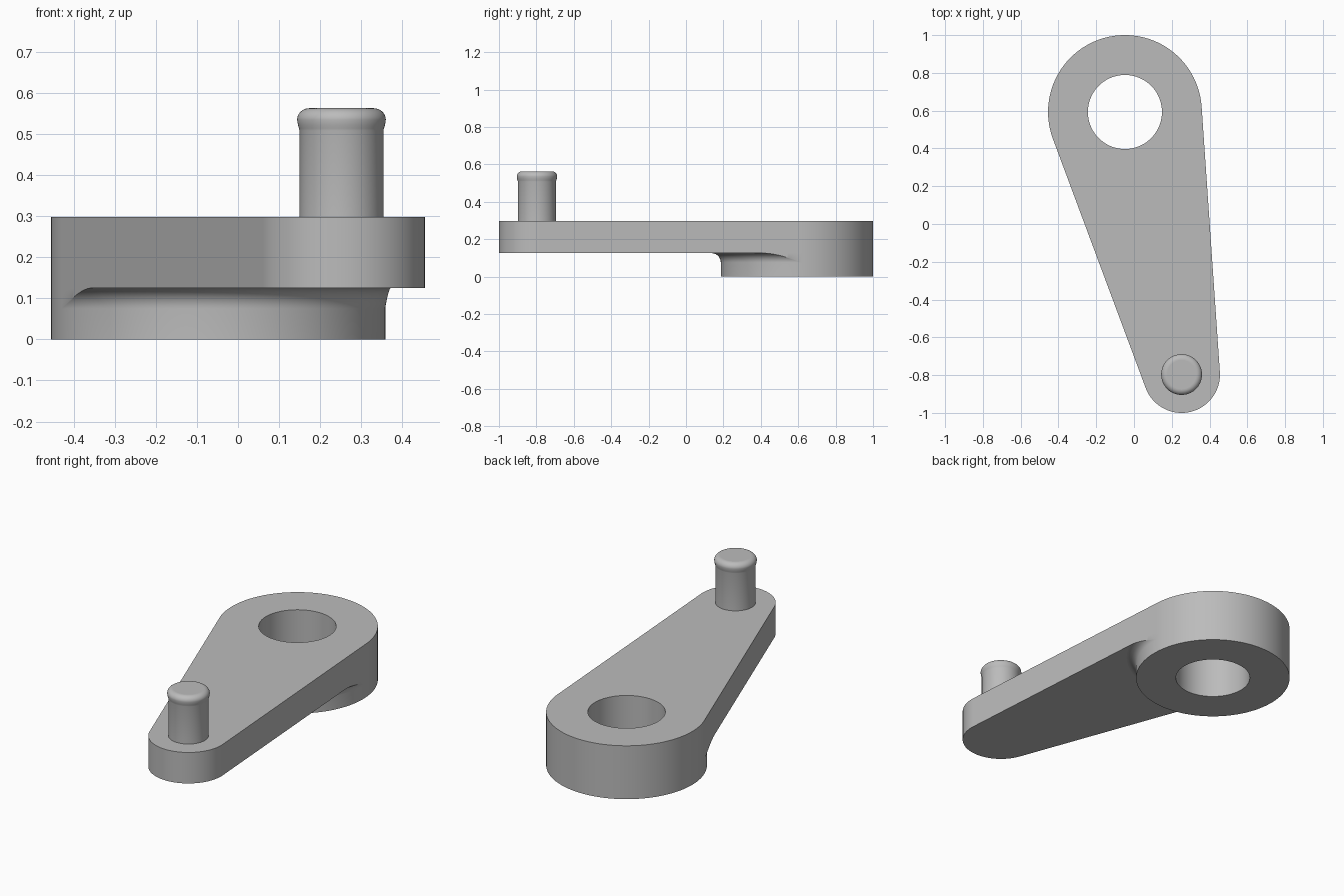
import bpy, bmesh
from math import sin, cos, pi, acos, atan2, hypot, radians

cube = bpy.data.objects.get("Cube")
if cube:
    bpy.data.objects.remove(cube, do_unlink=True)

grey = bpy.data.materials.new("plain grey")
grey.use_nodes = True
grey.diffuse_color = (0.5, 0.5, 0.5, 1)
grey.node_tree.nodes["Principled BSDF"].inputs["Base Color"].default_value = (0.5, 0.5, 0.5, 1)

HUB, HUB_R, HOLE_R = (-0.048, 0.593), 0.407, 0.196
TIP, TIP_R = (0.252, -0.797), 0.203
TOP, UNDER, FILLET = 0.298, 0.125, 0.05


def finish(bm, name):
    bmesh.ops.remove_doubles(bm, verts=bm.verts, dist=1e-5)
    bmesh.ops.recalc_face_normals(bm, faces=bm.faces)
    mesh = bpy.data.meshes.new(name)
    bm.to_mesh(mesh)
    bm.free()
    mesh.materials.append(grey)
    ob = bpy.data.objects.new(name, mesh)
    bpy.context.collection.objects.link(ob)
    bpy.ops.object.select_all(action='DESELECT')
    ob.select_set(True)
    bpy.context.view_layer.objects.active = ob
    bpy.ops.object.shade_smooth_by_angle(angle=radians(30))
    # Large flat faces stay flat
    for p in mesh.polygons:
        if len(p.vertices) > 4:
            p.use_smooth = False
    return ob


def crank_arm():
    bm = bmesh.new()
    dx, dy = TIP[0] - HUB[0], TIP[1] - HUB[1]
    axis = atan2(dy, dx)
    spread = acos((HUB_R - TIP_R) / hypot(dx, dy))
    a0, a1 = axis - spread, axis + spread   # tangent directions of both sides
    front_n, rear_n, steps = 96, 96, 10

    def vert(centre, r, a, z):
        return bm.verts.new((centre[0] + r * cos(a), centre[1] + r * sin(a), z))

    def reach(a):
        # Fillet reach, clipped where it meets the straight sides of the arm
        sides = [HUB_R / cos(a - t) for t in (a0, a1) if cos(a - t) > 0.1]
        return min(sides + [HUB_R + FILLET])

    def column(a, front):
        r_end = reach(a) if front else HUB_R
        t_end = acos(max(0, min(1, (HUB_R + FILLET - r_end) / FILLET)))
        pts = [(HOLE_R, TOP), (HOLE_R, 0), (HUB_R, 0)]
        for i in range(steps + 1):
            t = t_end * i / steps
            pts.append((HUB_R + FILLET * (1 - cos(t)), UNDER - FILLET * (1 - sin(t))))
        pts.append((r_end, UNDER))
        pts.append((HUB_R, TOP))
        return [vert(HUB, r, a, z) for r, z in pts]

    def strip(c, d, pairs):
        for i, j in pairs:
            bm.faces.new((c[i], c[j], d[j], d[i]))

    # Hub: hole, bottom ring, outer wall with fillet, top ring
    front = [column(a0 + (a1 - a0) * i / front_n, True) for i in range(front_n + 1)]
    sweep = 2 * pi - (a1 - a0)
    rear = [column(a1 + sweep * i / rear_n, False) for i in range(rear_n + 1)]
    last = len(front[0]) - 1
    wall = [(i, i + 1) for i in range(last - 1)]
    for cols, extra in ((front, []), (rear, [(last - 1, last)])):
        for c, d in zip(cols, cols[1:]):
            strip(c, d, wall + extra + [(last, 0)])

    # Rounded tip
    angles = [a0 + (a1 - a0) * i / 64 for i in range(65)]
    low = [vert(TIP, TIP_R, a, UNDER) for a in angles]
    high = [vert(TIP, TIP_R, a, TOP) for a in angles]
    for i in range(64):
        bm.faces.new((low[i], low[i + 1], high[i + 1], high[i]))

    # Arm top and underside
    bm.faces.new([c[last] for c in front] + high[::-1])
    bm.faces.new([c[last - 1] for c in front] + low[::-1])

    # Straight arm sides
    def side(cols, lo, hi):
        edge = []
        for c in cols:
            if reach_of(c) >= HUB_R + FILLET - 1e-5:
                break
            edge.append(c[last - 1])
        bm.faces.new([cols[0][last]] + edge + [lo, hi])

    def reach_of(c):
        p = c[last - 1].co
        return hypot(p.x - HUB[0], p.y - HUB[1])

    side(front, low[0], high[0])
    side(front[::-1], low[-1], high[-1])
    return finish(bm, "crank_arm")


def pin():
    # Turned pin with a rounded, slightly wider head
    r, head, z_mid, top = 0.102, 0.108, 0.535, 0.563
    profile = [(r, TOP), (r, 0.508), (0.1035, 0.514), (0.106, 0.522)]
    profile += [(head - 0.03 * (1 - cos(t)), z_mid + (top - z_mid) * sin(t))
                for t in [pi / 2 * i / 10 for i in range(11)]]
    bm = bmesh.new()
    n = 64
    rings = [[bm.verts.new((TIP[0] + pr * cos(2 * pi * i / n),
                            TIP[1] + pr * sin(2 * pi * i / n), z)) for i in range(n)]
             for pr, z in profile]
    for a, b in zip(rings, rings[1:]):
        for i in range(n):
            j = (i + 1) % n
            bm.faces.new((a[i], a[j], b[j], b[i]))
    bm.faces.new(rings[-1])
    bm.faces.new(rings[0][::-1])
    return finish(bm, "crank_pin")


crank_arm()
pin()
